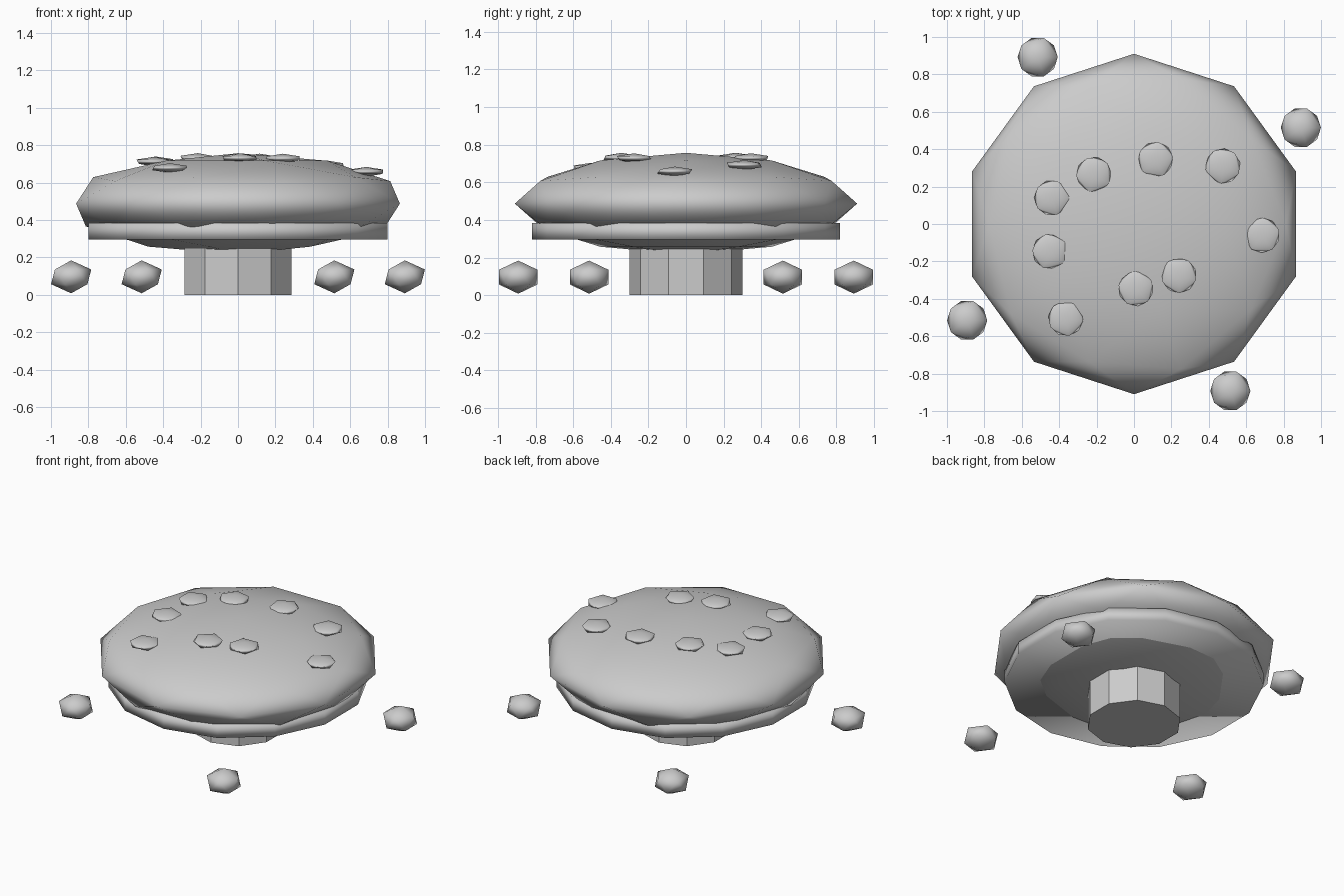
import bpy, math

if "Cube" in bpy.data.objects:
    bpy.data.objects.remove(bpy.data.objects["Cube"])

CAP_R, CAP_H, CAP_Z = 0.91, 0.27, 0.487


def finish(name, smooth=True):
    ob = bpy.context.object
    ob.name = name
    if smooth:
        bpy.ops.object.shade_smooth()
    return ob


def blob(name, loc, radius, height, subdiv, turn=0.0):
    bpy.ops.mesh.primitive_ico_sphere_add(subdivisions=subdiv, radius=radius,
                                          location=loc, rotation=(0, 0, turn))
    ob = finish(name)
    ob.scale.z = height / radius
    return ob


def drum(name, sides, radius, z0, z1, smooth):
    bpy.ops.mesh.primitive_cylinder_add(vertices=sides, radius=radius, depth=z1 - z0,
                                        location=(0, 0, (z0 + z1) / 2))
    return finish(name, smooth)


# Faceted stem, gill disc and flattened cap
drum("stem", 10, 0.30, 0.0, 0.30, False)
drum("gill_disc", 14, 0.82, 0.295, 0.383, True)
blob("cap", (0, 0, CAP_Z), CAP_R, CAP_H, 2)

# Flat spots resting on the cap surface
spots = [(-0.44, 0.14), (-0.215, 0.265), (0.115, 0.345), (0.475, 0.31), (0.685, -0.06),
         (0.24, -0.275), (0.01, -0.345), (-0.365, -0.505), (-0.45, -0.147)]
for i, (x, y) in enumerate(spots):
    z = CAP_Z + CAP_H * math.sqrt(1 - (x * x + y * y) / CAP_R ** 2) - 0.006
    blob(f"cap_spot_{i + 1}", (x, y, z), 0.105, 0.026, 1, i * 0.7)

# Four pebbles around the stem
for i in range(4):
    a = math.radians(30 + 90 * i)
    blob(f"pebble_{i + 1}", (1.03 * math.cos(a), 1.03 * math.sin(a), 0.096), 0.12, 0.088, 1)
